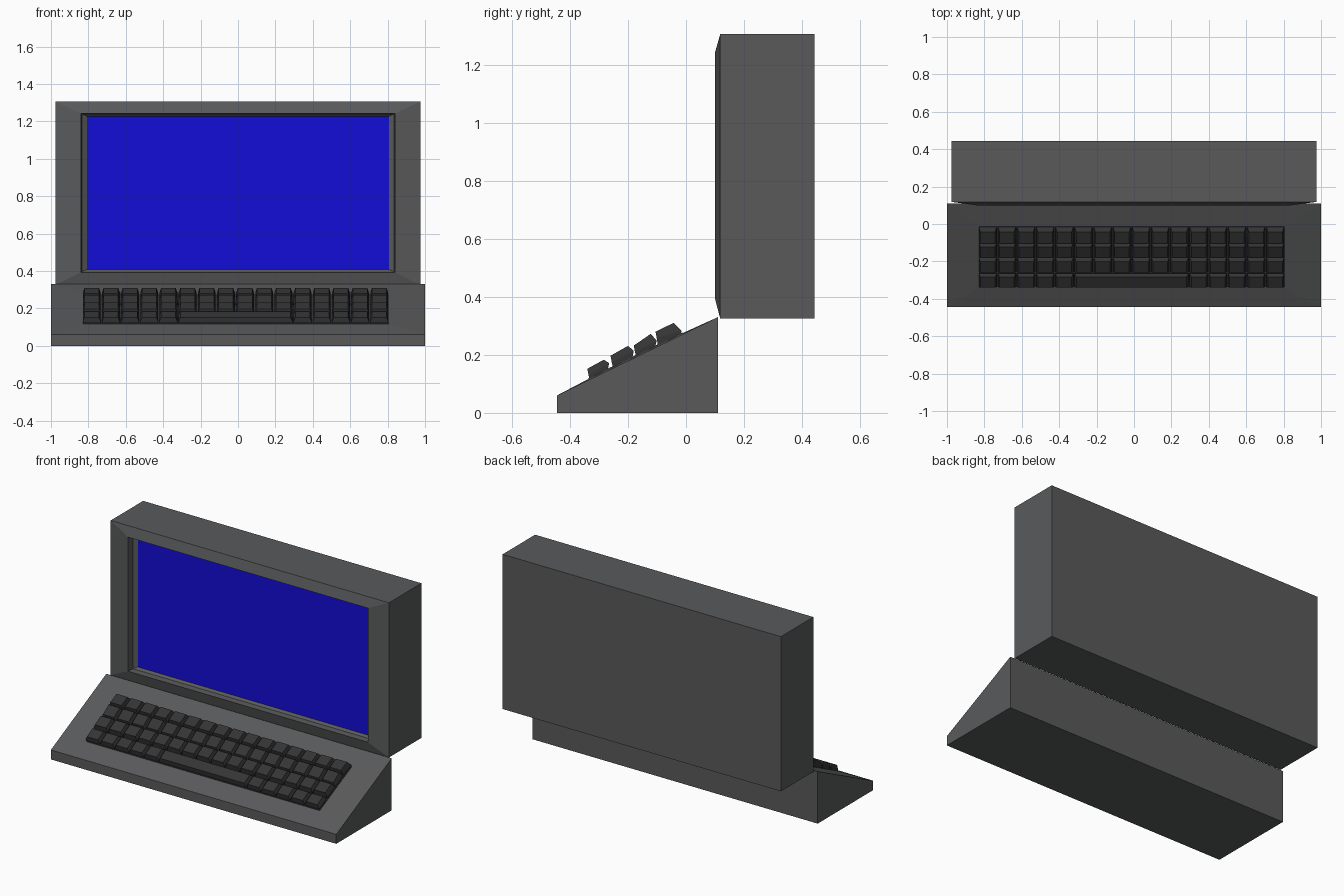
import bpy, bmesh

if "Cube" in bpy.data.objects:
    bpy.data.objects.remove(bpy.data.objects["Cube"])


def material(name, rgb):
    m = bpy.data.materials.new(name)
    m.diffuse_color = (*rgb, 1)
    m.use_nodes = True
    m.node_tree.nodes["Principled BSDF"].inputs["Base Color"].default_value = m.diffuse_color
    return m


case = material("case_grey", (0.1, 0.102, 0.105))
dark = material("key_dark", (0.035, 0.035, 0.036))
blue = material("screen_blue", (0.006, 0.004, 0.68))


def stack(bm, rings, cap_start=True, cap_end=True):
    """Skin a series of four-point rings into a closed solid."""
    loops = [[bm.verts.new(p) for p in r] for r in rings]
    for a, b in zip(loops, loops[1:]):
        for i in range(4):
            j = (i + 1) % 4
            bm.faces.new((a[i], a[j], b[j], b[i]))
    if cap_start:
        bm.faces.new(loops[0][::-1])
    if cap_end:
        bm.faces.new(loops[-1])


def finish(bm, name, mat):
    bmesh.ops.recalc_face_normals(bm, faces=bm.faces)
    me = bpy.data.meshes.new(name)
    bm.to_mesh(me)
    bm.free()
    me.materials.append(mat)
    ob = bpy.data.objects.new(name, me)
    bpy.context.collection.objects.link(ob)
    return ob


def slope(y):
    return 0.06 + (y + 0.445) * 0.27 / 0.555


def deck(x0, x1, yf, yb, zf, zb):
    """Ring seen from above, with separate front and back heights."""
    return [(x0, yf, zf), (x1, yf, zf), (x1, yb, zb), (x0, yb, zb)]


def on_slope(x0, x1, yf, yb, h):
    return deck(x0, x1, yf, yb, slope(yf) + h, slope(yb) + h)


def upright(x, y, z0, z1):
    """Ring seen from the front."""
    return [(-x, y, z0), (x, y, z0), (x, y, z1), (-x, y, z1)]


# Wedge base with a slightly raised keyboard deck
bm = bmesh.new()
stack(bm, [deck(-1, 1, -0.445, 0.11, 0, 0),
           on_slope(-1, 1, -0.445, 0.11, 0),
           on_slope(-0.83, 0.81, -0.338, -0.01, 0.004)])
finish(bm, "keyboard_base", case)

# Dark plate under the keys
bm = bmesh.new()
stack(bm, [on_slope(-0.828, 0.808, -0.336, -0.012, 0.0),
           on_slope(-0.828, 0.808, -0.336, -0.012, 0.007)])
finish(bm, "key_plate", dark)

# Keys: each row gives top front, top back and lower back points (y, z)
rows = [((-0.105, 0.280), (-0.043, 0.310), (-0.015, 0.283)),
        ((-0.180, 0.232), (-0.122, 0.272), (-0.101, 0.250)),
        ((-0.260, 0.197), (-0.200, 0.231), (-0.180, 0.214)),
        ((-0.340, 0.152), (-0.284, 0.183), (-0.265, 0.172))]
pitch, gap, taper = 0.1025, 0.007, 0.009


def add_key(bm, x0, x1, row):
    (yf, zf), (yb, zb), (ym, zm) = row
    stack(bm, [on_slope(x0, x1, yf + 0.008, ym - 0.005, 0.002),
               deck(x0, x1, yf + 0.004, ym, zf - 0.022, zm),
               deck(x0 + taper, x1 - taper, yf, yb, zf, zb)])


bm = bmesh.new()
for r, row in enumerate(rows):
    for c in range(16):
        if r == 3 and 5 <= c <= 10:
            continue
        x = -0.83 + c * pitch
        add_key(bm, x, x + pitch - gap, row)
finish(bm, "keys", dark)

bm = bmesh.new()
add_key(bm, -0.83 + 5 * pitch, -0.83 + 11 * pitch - gap, rows[3])
finish(bm, "space_bar", dark)

# Monitor housing with sloped bezel and stepped screen recess
bm = bmesh.new()
stack(bm, [upright(0.975, 0.443, 0.325, 1.305),
           upright(0.975, 0.118, 0.325, 1.305),
           upright(0.84, 0.10, 0.393, 1.242),
           upright(0.835, 0.14, 0.395, 1.24),
           upright(0.808, 0.155, 0.408, 1.227)])
finish(bm, "monitor_housing", case)

# Screen
bm = bmesh.new()
stack(bm, [upright(0.808, 0.165, 0.408, 1.227),
           upright(0.808, 0.153, 0.408, 1.227)])
finish(bm, "screen", blue)
